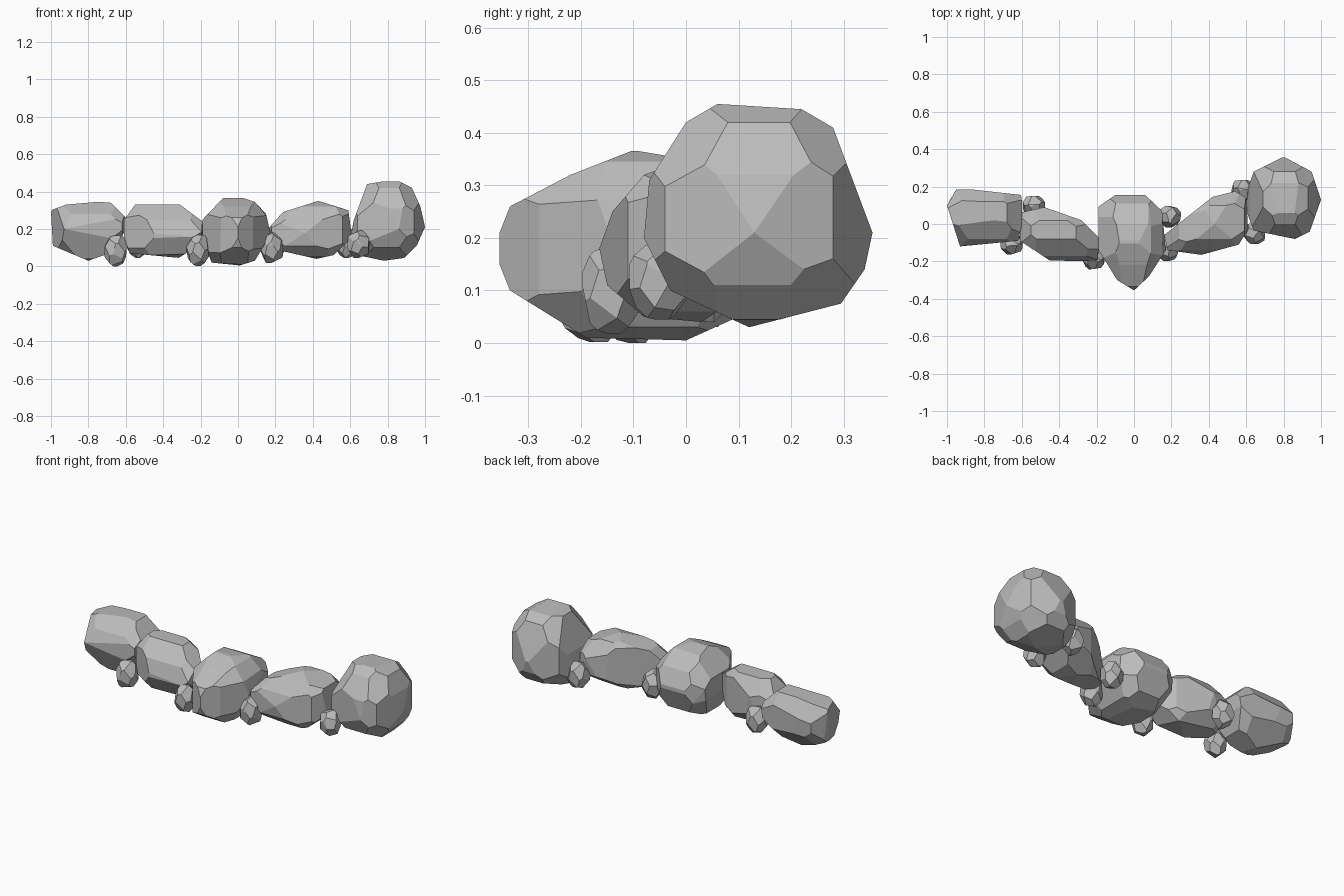
import bpy, bmesh, math, random
from mathutils import Vector
from mathutils.geometry import convex_hull_2d

random.seed(7)
cube = bpy.data.objects.get("Cube")
if cube:
    bpy.data.objects.remove(cube)

stone = bpy.data.materials.new("grey stone")
stone.use_nodes = True
grey = (0.5, 0.5, 0.5, 1)
stone.diffuse_color = grey
stone.node_tree.nodes["Principled BSDF"].inputs["Base Color"].default_value = grey


def block(low, high):
    """Raw block of stone to carve from."""
    bm = bmesh.new()
    bmesh.ops.create_cube(bm, size=1)
    for v in bm.verts:
        v.co = Vector([(l + h) / 2 + c * (h - l) for l, h, c in zip(low, high, v.co)])
    return bm


def chip(bm, point, normal):
    """Slice off everything beyond a plane and close the cut."""
    geom = bm.verts[:] + bm.edges[:] + bm.faces[:]
    bmesh.ops.bisect_plane(bm, geom=geom, dist=1e-5, plane_co=point,
                           plane_no=normal, clear_outer=True)
    rim = [e for e in bm.edges if e.is_boundary]
    if rim:
        bmesh.ops.holes_fill(bm, edges=rim, sides=0)


def chip_outline(bm, outline, across, up):
    """Trim the block to a convex outline lying in two axes."""
    pts = [Vector(p) for p in outline]
    pts = [pts[i] for i in convex_hull_2d(pts)]
    middle = sum(pts, Vector((0, 0))) / len(pts)
    for a, b in zip(pts, pts[1:] + pts[:1]):
        n = Vector((b.y - a.y, a.x - b.x))
        if n.dot(a - middle) < 0:
            n = -n
        point, normal = Vector(), Vector()
        point[across], point[up] = a
        normal[across], normal[up] = n
        chip(bm, point, normal.normalized())


def finish(bm, name, weld):
    """Weld slivers, close as a convex stone and join flat facets."""
    bmesh.ops.remove_doubles(bm, verts=bm.verts[:], dist=weld)
    coords = [v.co.copy() for v in bm.verts]
    bm.free()
    bm = bmesh.new()
    for co in coords:
        bm.verts.new(co)
    bmesh.ops.convex_hull(bm, input=bm.verts[:])
    bmesh.ops.delete(bm, geom=[v for v in bm.verts if not v.link_faces], context="VERTS")
    bmesh.ops.dissolve_limit(bm, angle_limit=math.radians(6), verts=bm.verts[:],
                             edges=bm.edges[:])
    bmesh.ops.recalc_face_normals(bm, faces=bm.faces[:])
    mesh = bpy.data.meshes.new(name)
    bm.to_mesh(mesh)
    bm.free()
    mesh.materials.append(stone)
    bpy.context.collection.objects.link(bpy.data.objects.new(name, mesh))


def boulder(name, front, top, side, keep):
    """Boulder carved to its outlines, each corner chipped to a share of its reach."""
    xs, zs = zip(*front)
    ys = [p[1] for p in top]
    low = Vector((min(xs), min(ys), min(zs)))
    high = Vector((max(xs), max(ys), max(zs)))
    bm = block(low, high)
    chip_outline(bm, front, 0, 2)
    chip_outline(bm, top, 0, 1)
    chip_outline(bm, side, 1, 2)
    middle, half = (low + high) / 2, (high - low) / 2
    for sx in (-1, 1):
        for sy in (-1, 1):
            for sz in (-1, 1):
                d = [s * random.uniform(0.8, 1.2) for s in (sx, sy, sz)]
                n = Vector([c / h for c, h in zip(d, half)]).normalized()
                reach = max(n.dot(v.co - middle) for v in bm.verts)
                chip(bm, middle + n * reach * keep, n)
    finish(bm, name, 0.015)


def pebble(name, centre, half, facets=18):
    """Small faceted stone chipped all round."""
    centre, half = Vector(centre), Vector(half)
    bm = block(centre - half, centre + half)
    spin = random.uniform(0, math.tau)
    for i in range(facets):
        z = 1 - (2 * i + 1) / facets
        r = math.sqrt(1 - z * z)
        a = spin + i * math.pi * (3 - math.sqrt(5)) + random.uniform(-0.2, 0.2)
        d = Vector((r * math.cos(a), r * math.sin(a), z))
        point = centre + Vector([c * h * 0.92 for c, h in zip(d, half)])
        chip(bm, point, Vector([c / h for c, h in zip(d, half)]).normalized())
    finish(bm, name, 0.006)


# Row of five large boulders, from the model's right to its left
boulder("right_end_boulder",
        [(-1, .3), (-.92, .33), (-.75, .345), (-.68, .34), (-.6, .26), (-.61, .18),
         (-.66, .08), (-.8, .03), (-.99, .11)],
        [(-1, .1), (-.95, .185), (-.87, .185), (-.6, .155), (-.585, .05), (-.62, -.09),
         (-.93, -.12)],
        [(-.12, .2), (-.08, .28), (.02, .345), (.12, .34), (.185, .25), (.18, .15),
         (.06, .03), (-.04, .04)], .88)
boulder("right_long_boulder",
        [(-.63, .22), (-.55, .33), (-.31, .33), (-.19, .24), (-.19, .14), (-.31, .045),
         (-.58, .07)],
        [(-.61, .06), (-.48, .09), (-.28, .02), (-.19, -.07), (-.19, -.2), (-.45, -.195),
         (-.61, -.09)],
        [(-.2, .16), (-.17, .25), (-.08, .33), (.02, .33), (.09, .24), (.08, .13),
         (0, .045), (-.14, .06)], .88)
boulder("middle_boulder",
        [(-.19, .25), (-.08, .365), (.03, .365), (.09, .345), (.15, .28), (.175, .17),
         (.09, .03), (.01, .005), (-.14, .02), (-.19, .14)],
        [(-.195, .09), (-.1, .155), (.06, .155), (.15, .07), (.17, -.14), (.08, -.28),
         (0, -.355), (-.09, -.3), (-.195, -.13)],
        [(-.355, .21), (-.335, .26), (-.22, .32), (-.1, .367), (0, .35), (.11, .29),
         (.16, .19), (.1, .05), (0, .005), (-.19, .01), (-.335, .1), (-.355, .15)], .86)
boulder("left_long_boulder",
        [(.16, .2), (.24, .29), (.43, .35), (.59, .3), (.61, .15), (.51, .06), (.42, .04),
         (.2, .09)],
        [(.16, -.06), (.24, 0), (.42, .145), (.54, .175), (.6, .14), (.61, -.03),
         (.56, -.11), (.36, -.165), (.18, -.14)],
        [(-.165, .18), (-.14, .25), (-.08, .32), (0, .35), (.1, .33), (.175, .23),
         (.16, .13), (.03, .04), (-.08, .05), (-.15, .11)], .9)
boulder("left_end_boulder",
        [(.62, .25), (.69, .44), (.78, .455), (.86, .455), (.93, .42), (.975, .32), (1, .21),
         (.955, .11), (.89, .045), (.78, .03), (.64, .06), (.6, .15)],
        [(.6, .17), (.64, .28), (.8, .36), (.95, .28), (1, .13), (.94, -.04), (.86, -.08),
         (.64, -.035), (.6, .07)],
        [(-.07, .31), (0, .42), (.06, .455), (.22, .445), (.28, .41), (.355, .21),
         (.34, .14), (.295, .075), (.12, .03), (-.03, .1), (-.08, .2)], .83)

# Pebbles wedged in the gaps, four in front and three behind
for i, (x, y, z) in enumerate([(-.655, -.105, .083), (-.215, -.185, .085),
                               (.18, -.14, .1), (.645, -.05, .118)]):
    pebble(f"front_pebble_{i + 1}", (x, y, z), (.06, .058, .083 if i < 3 else .073))
for i, (x, y, z) in enumerate([(-.535, .095, .125), (.19, .04, .12), (.58, .18, .125)]):
    pebble(f"back_pebble_{i + 1}", (x, y, z), (.06, .058, .08))
